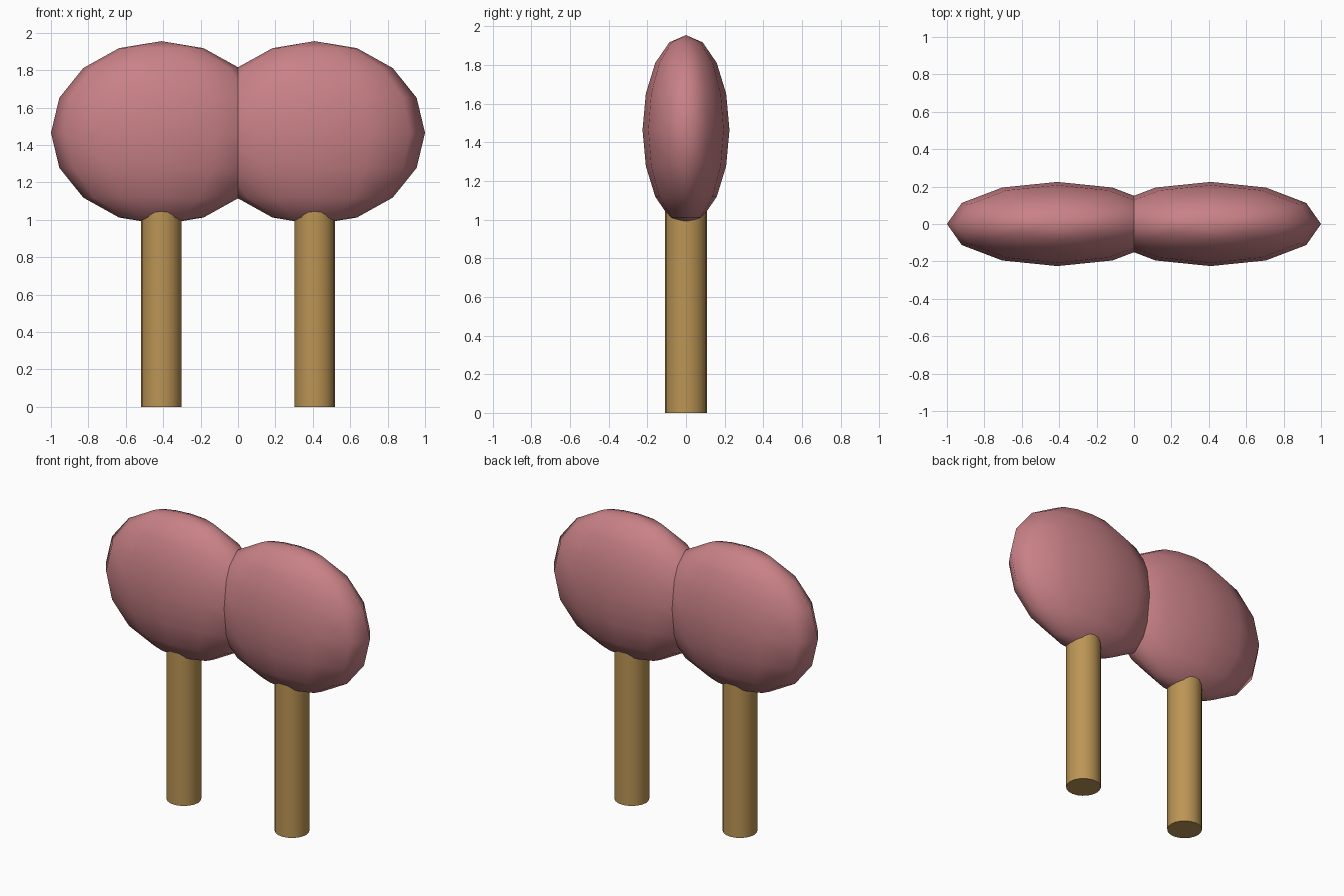
import bpy
from math import radians

if "Cube" in bpy.data.objects:
    bpy.data.objects.remove(bpy.data.objects["Cube"])


def material(name, color):
    m = bpy.data.materials.new(name)
    m.diffuse_color = (*color, 1)
    m.use_nodes = True
    m.node_tree.nodes["Principled BSDF"].inputs["Base Color"].default_value = m.diffuse_color
    return m


leaf_pink = material("leaf_pink", (0.58, 0.22, 0.24))
bark_brown = material("bark_brown", (0.50, 0.30, 0.09))


def finish(name, mat, angle):
    obj = bpy.context.object
    obj.name = name
    obj.data.materials.append(mat)
    bpy.ops.object.transform_apply(location=False, rotation=False, scale=True)
    bpy.ops.object.shade_smooth_by_angle(angle=radians(angle))


TRUNK_HEIGHT = 1.1

for side, x in (("left", -0.41), ("right", 0.41)):
    # flattened crown, the two overlap in the middle
    bpy.ops.mesh.primitive_uv_sphere_add(segments=12, ring_count=8, radius=1,
                                         location=(x, 0, 1.465))
    bpy.context.object.scale = (0.59, 0.225, 0.49)
    finish(f"{side}_crown", leaf_pink, 180)

    # round trunk running up into the crown
    bpy.ops.mesh.primitive_cylinder_add(vertices=20, radius=0.108, depth=TRUNK_HEIGHT,
                                        location=(x, 0, TRUNK_HEIGHT / 2))
    finish(f"{side}_trunk", bark_brown, 40)
